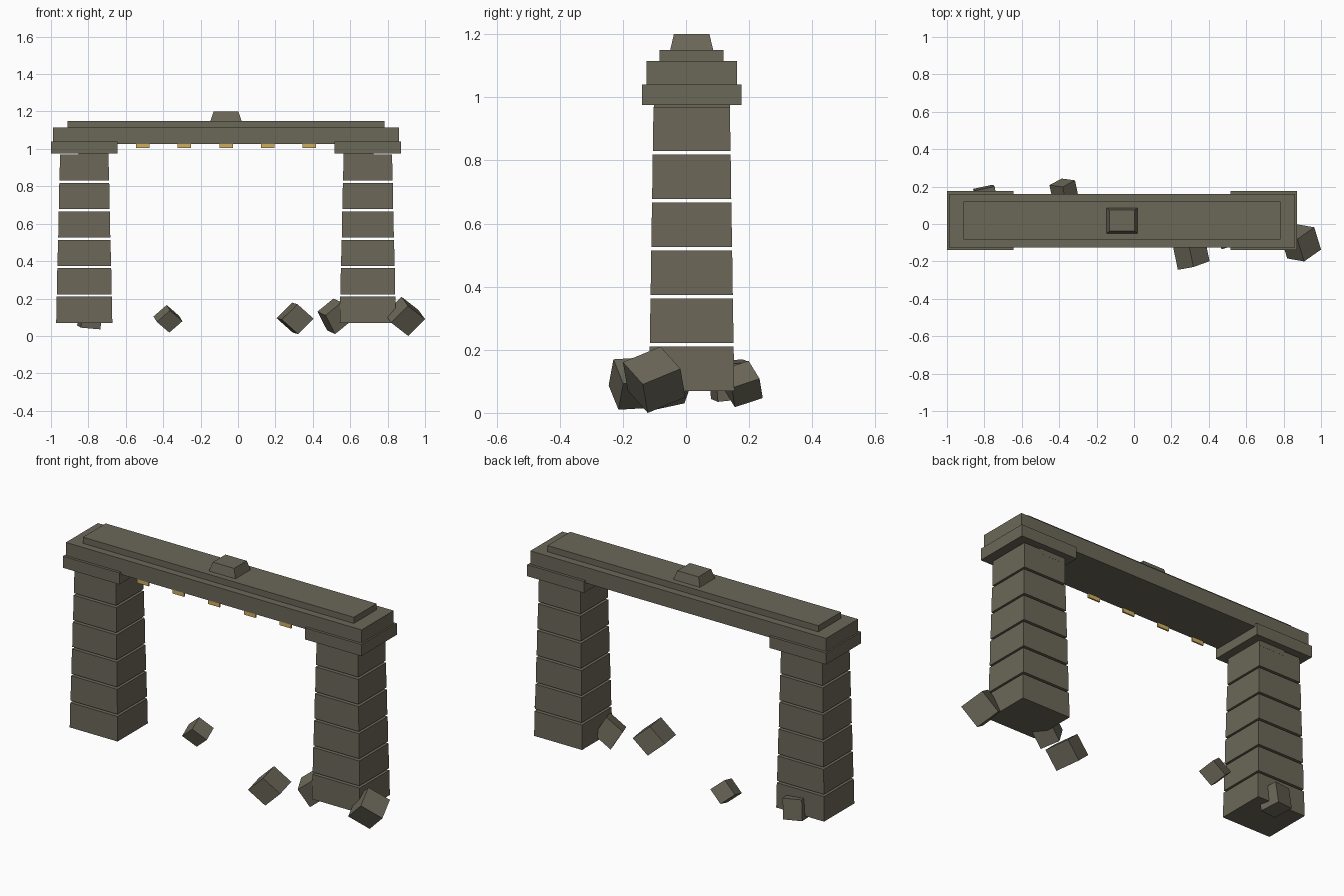
import bpy, bmesh
from mathutils import Euler, Vector, Matrix

if "Cube" in bpy.data.objects:
    bpy.data.objects.remove(bpy.data.objects["Cube"])

def material(name, col):
    m = bpy.data.materials.new(name)
    m.diffuse_color = (*col, 1)
    m.use_nodes = True
    m.node_tree.nodes["Principled BSDF"].inputs["Base Color"].default_value = m.diffuse_color
    return m

STONE = material("weathered_stone", (0.147, 0.135, 0.098))
GOLD = material("aged_gold", (0.62, 0.42, 0.12))
CX, CY = -0.064, 0.018   # centre of the gateway

def finish(name, bm, mat):
    bmesh.ops.recalc_face_normals(bm, faces=bm.faces)
    me = bpy.data.meshes.new(name)
    bm.to_mesh(me)
    bm.free()
    me.materials.append(mat)
    ob = bpy.data.objects.new(name, me)
    bpy.context.collection.objects.link(ob)
    return ob

def box(name, x, y, z, mat=STONE, top=(1, 1)):
    """Box from (min, max) ranges; top scales the upper face."""
    bm = bmesh.new()
    bmesh.ops.create_cube(bm, size=1)
    for v in bm.verts:
        s = top if v.co.z > 0 else (1, 1)
        v.co = Vector((sum(x) / 2 + v.co.x * (x[1] - x[0]) * s[0],
                       sum(y) / 2 + v.co.y * (y[1] - y[0]) * s[1],
                       sum(z) / 2 + v.co.z * (z[1] - z[0])))
    return finish(name, bm, mat)

def rock(name, lo, hi, rot):
    """Tumbled cube fitted between two corners."""
    bm = bmesh.new()
    bmesh.ops.create_cube(bm, size=1)
    bmesh.ops.transform(bm, matrix=Euler(rot).to_matrix().to_4x4(), verts=bm.verts)
    ext = [max(abs(v.co[i]) for v in bm.verts) for i in range(3)]
    for v in bm.verts:
        v.co = Vector([(lo[i] + hi[i]) / 2 + v.co[i] / ext[i] * (hi[i] - lo[i]) / 2
                       for i in range(3)])
    return finish(name, bm, STONE)

# pillars: stacked tapering blocks with open joints, inner corbel and capital
for side, label in ((-1, "left"), (1, "right")):
    px = CX + side * 0.758
    for i in range(6):
        w = 0.150 - 0.0036 * i
        d = 0.135 - 0.0024 * i
        z = 0.07 + 0.152 * i
        box(f"{label}_pillar_block_{i + 1}", (px - w, px + w), (CY - d, CY + d),
            (z, z + 0.14), top=(0.985, 0.985))
    cx = px - side * 0.05
    box(f"{label}_corbel", (cx - 0.08, cx + 0.08), (-0.102, 0.140), (0.945, 0.98))
    box(f"{label}_capital", (px - 0.177, px + 0.177), (-0.14, 0.176), (0.975, 1.04))

# lintel, upper slab and keystone
box("lintel", (-0.99, 0.862), (-0.125, 0.161), (1.026, 1.115))
box("top_slab", (-0.912, 0.784), (-0.084, 0.119), (1.115, 1.15))
box("keystone", (-0.147, 0.019), (-0.05, 0.086), (1.15, 1.2), top=(0.8, 0.83))

# gold inlays hanging under the front edge of the lintel
for i in range(5):
    x = CX + (i - 2) * 0.223
    box(f"gold_inlay_{i + 1}", (x - 0.036, x + 0.036), (-0.124, -0.115),
        (1.004, 1.03), GOLD)

# fallen rubble
rock("rubble_1", (-0.86, 0.07, 0.035), (-0.725, 0.21, 0.17), (0.1, 0.08, 0.2))
rock("rubble_2", (-0.452, 0.11, 0.018), (-0.297, 0.243, 0.165), (0.45, 0.7, 0.5))
rock("rubble_3", (0.206, -0.245, 0.01), (0.404, -0.06, 0.178), (0.1, 0.75, 0.3))
rock("rubble_4", (0.425, -0.135, 0.01), (0.605, 0.02, 0.2), (0.2, -0.6, 0.3))
rock("rubble_5", (0.783, -0.2, 0.0), (1.0, -0.002, 0.21), (0.5, 0.6, 0.6))
